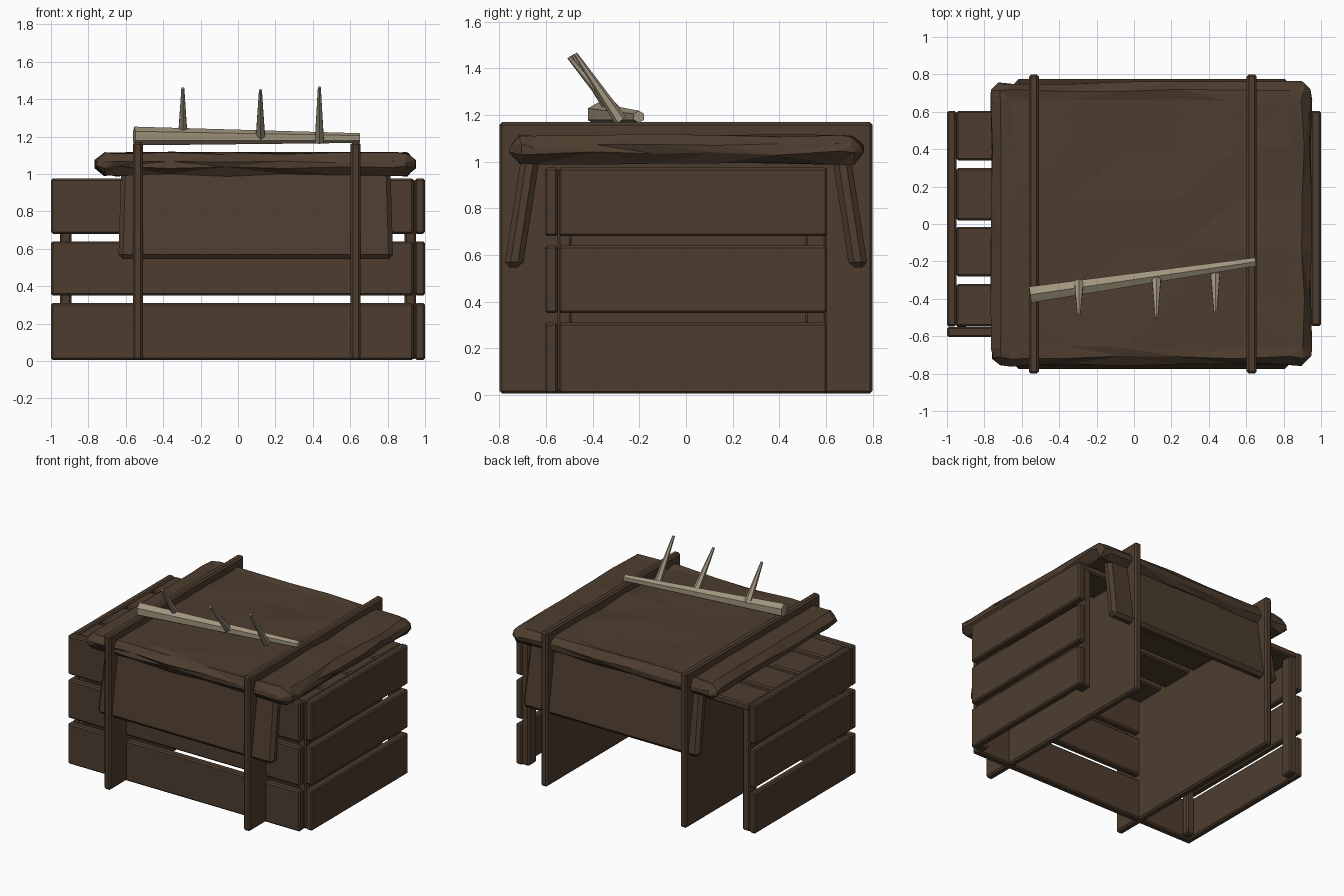
import bpy, bmesh, math, random
from mathutils import Vector

if "Cube" in bpy.data.objects:
    bpy.data.objects.remove(bpy.data.objects["Cube"])

random.seed(4)


def material(name, rgb):
    m = bpy.data.materials.new(name)
    m.diffuse_color = (*rgb, 1)
    m.use_nodes = True
    m.node_tree.nodes["Principled BSDF"].inputs["Base Color"].default_value = m.diffuse_color
    return m


WOOD = material("dark brown", (0.075, 0.046, 0.028))
BONE = material("pale grey beige", (0.35, 0.30, 0.21))


def finish(bm, name, mat):
    bmesh.ops.recalc_face_normals(bm, faces=bm.faces[:])
    me = bpy.data.meshes.new(name)
    bm.to_mesh(me)
    bm.free()
    me.materials.append(mat)
    ob = bpy.data.objects.new(name, me)
    bpy.context.collection.objects.link(ob)
    return ob


def box_bm(x, y, z, bevel, segments=1):
    bm = bmesh.new()
    bmesh.ops.create_cube(bm, size=1)
    for v in bm.verts:
        v.co = Vector([(r[0] + r[1]) / 2 + c * (r[1] - r[0])
                       for c, r in zip(v.co, (x, y, z))])
    bmesh.ops.bevel(bm, geom=bm.edges[:], offset=bevel, segments=segments,
                    affect='EDGES', profile=0.5)
    return bm


def board(name, x, y, z, bevel=0.01):
    return finish(box_bm(x, y, z, bevel), name, WOOD)


# Crate walls: three boards on front, left and right; the back is open
for i, z in enumerate([(0.005, 0.31), (0.35, 0.64), (0.68, 0.975)]):
    board(f"front_board_{i}", (-1, 0.938), (-0.605, -0.55), z)
    board(f"left_board_{i}", (-1, -0.95), (-0.548, 0.605), z)
    board(f"right_board_{i}", (0.945, 1), (-0.545, 0.605), z)

# Crate lid boards
for i, y in enumerate([(-0.548, -0.32), (-0.28, -0.015), (0.02, 0.30), (0.34, 0.605)]):
    board(f"top_board_{i}", (-0.95, 0.945), y, (0.92, 0.972))

# Corner posts inside the walls
for sx in (-1, 1):
    for y in ((-0.55, -0.49), (0.51, 0.602)):
        x = sorted((sx * 0.89, sx * 0.952))
        board(f"corner_post_{sx}_{y[0]}", x, y, (0.01, 0.95))

# Upright strap panels cutting right through the crate
for i, x in enumerate([(-0.562, -0.508), (0.602, 0.656)]):
    board(f"strap_panel_{i}", x, (-0.8, 0.8), (0.005, 1.17), 0.012)

# Thick cover lying on the crate, with slightly uneven edges
bm = box_bm((-0.76, 0.945), (-0.755, 0.755), (0.995, 1.11), 0.042)
for axis, n in ((0, 6), (1, 6)):
    lo, hi = (-0.66, 0.84) if axis == 0 else (-0.66, 0.66)
    for k in range(n):
        p, d = Vector((0, 0, 0)), Vector((0, 0, 0))
        p[axis] = lo + (hi - lo) * k / (n - 1)
        d[axis] = 1
        bmesh.ops.bisect_plane(bm, geom=bm.verts[:] + bm.edges[:] + bm.faces[:],
                               plane_co=p, plane_no=d)
for v in bm.verts:
    v.co += Vector([random.uniform(-0.009, 0.009) for _ in range(3)])
bmesh.ops.triangulate(bm, faces=bm.faces[:])
finish(bm, "cover_top", WOOD)

# Hanging flaps front and back, leaning outward at the bottom
for name, s in (("front_flap", -1), ("back_flap", 1)):
    bm = box_bm((-0.635, 0.825), (-0.04, 0.04), (0.545, 1.03), 0.024)
    for v in bm.verts:
        t = (1.03 - v.co.z) / 0.485
        v.co.y = s * (0.665 + 0.075 * t + v.co.y)
        v.co.x += (v.co.x - 0.095) * 0.02 * (t - 0.7)
    finish(bm, name, WOOD)


def taper(name, a, b, r1, r2, sides):
    a, b = Vector(a), Vector(b)
    bm = bmesh.new()
    bmesh.ops.create_cone(bm, cap_ends=True, segments=sides, radius1=r1,
                          radius2=r2, depth=(b - a).length)
    rot = (b - a).to_track_quat('Z', 'Y')
    for v in bm.verts:
        v.co = rot @ v.co + (a + b) / 2
    return finish(bm, name, BONE)


# Tapered stick with three spikes
taper("stick", (-0.555, -0.378, 1.203), (0.65, -0.202, 1.192), 0.05, 0.026, 6)
spikes = [((-0.295, -0.315, 1.21), (-0.295, -0.485, 1.458)),
          ((0.12, -0.29, 1.20), (0.12, -0.502, 1.448)),
          ((0.435, -0.28, 1.175), (0.435, -0.475, 1.463))]
for i, (a, b) in enumerate(spikes):
    taper(f"spike_{i}", a, b, 0.028, 0.009, 6)
